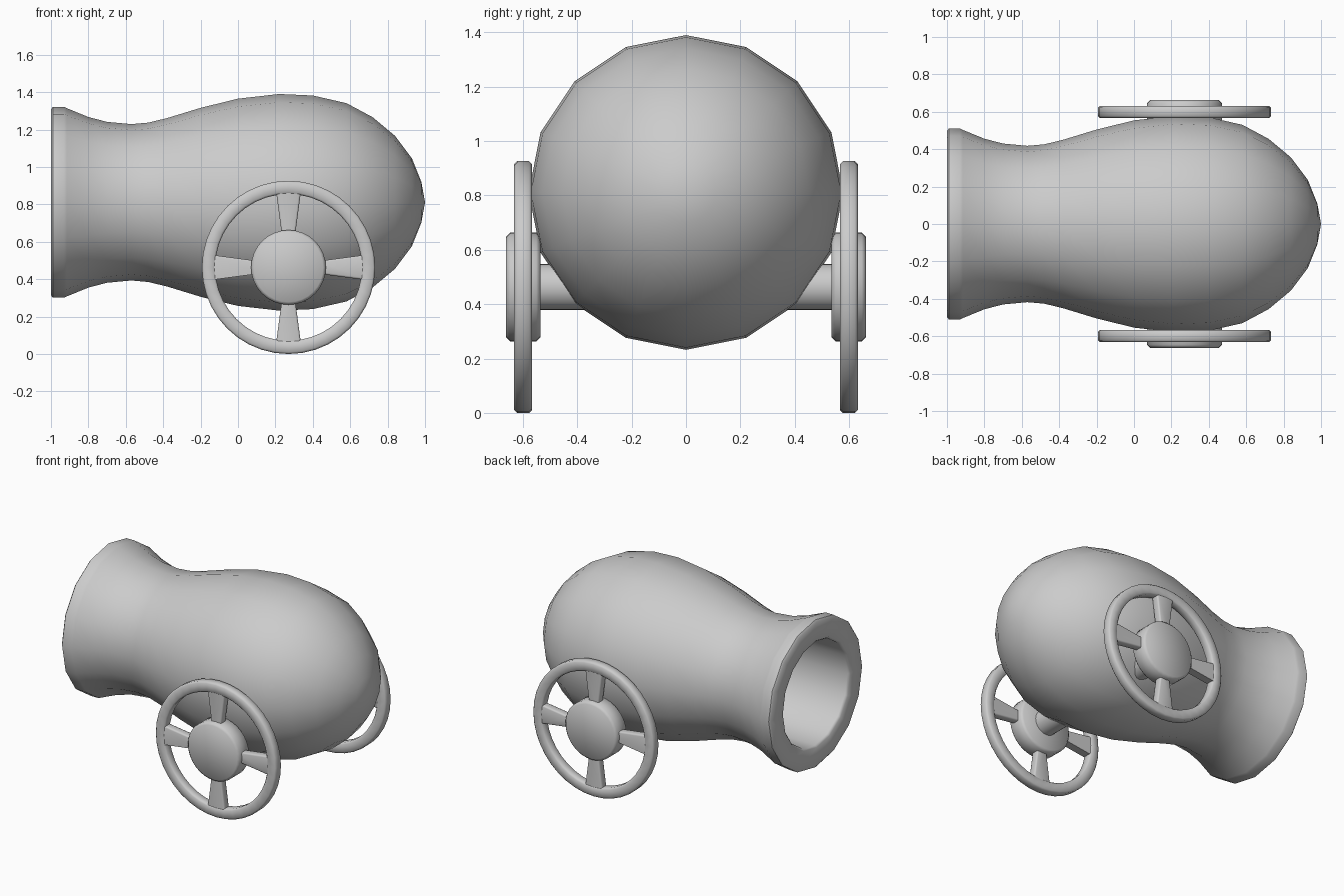
import bpy, bmesh, math
from mathutils import Matrix, Vector

if "Cube" in bpy.data.objects:
    bpy.data.objects.remove(bpy.data.objects["Cube"])

AXIS_Z = 0.811                       # barrel axis height
WX, WZ, WR = 0.27, 0.463, 0.463      # wheel centre and radius


def finish(name, bm, angle=40, mirror=False):
    bmesh.ops.recalc_face_normals(bm, faces=bm.faces)
    me = bpy.data.meshes.new(name)
    bm.to_mesh(me)
    bm.free()
    ob = bpy.data.objects.new(name, me)
    bpy.context.collection.objects.link(ob)
    bpy.ops.object.select_all(action='DESELECT')
    ob.select_set(True)
    bpy.context.view_layer.objects.active = ob
    bpy.ops.object.shade_smooth_by_angle(angle=math.radians(angle))
    if mirror:
        m = ob.modifiers.new("mirror", 'MIRROR')
        m.use_axis = (False, True, False)
    return ob


def lathe(profile, sides, axis, origin, closed=False):
    """Revolve (along, radius) points around the x or y axis through origin."""
    bm = bmesh.new()
    rings = []
    for a, r in profile:
        ring = []
        for i in range(1 if r == 0 else sides):
            t = 2 * math.pi * i / sides
            c, s = r * math.cos(t), r * math.sin(t)
            p = (a, c, s) if axis == 'x' else (c, a, s)
            ring.append(bm.verts.new(Vector(p) + Vector(origin)))
        rings.append(ring)
    pairs = list(zip(rings, rings[1:]))
    if closed:
        pairs.append((rings[-1], rings[0]))
    for r0, r1 in pairs:
        for i in range(sides):
            j = (i + 1) % sides
            quad = [r0[i % len(r0)], r0[j % len(r0)], r1[j % len(r1)], r1[i % len(r1)]]
            bm.faces.new(list(dict.fromkeys(quad)))
    return bm


# Barrel: 16-sided, flared mouth, narrow neck, round rear, hollow bore
barrel = [(0.1, 0), (0.1, 0.357), (-0.985, 0.357), (-1.0, 0.37), (-1.0, 0.497),
          (-0.99, 0.51), (-0.93, 0.51), (-0.915, 0.503), (-0.8, 0.456),
          (-0.7, 0.43), (-0.57, 0.418), (-0.48, 0.426), (-0.38, 0.45),
          (-0.2, 0.505), (0.0, 0.554), (0.22, 0.579), (0.4, 0.571),
          (0.58, 0.53), (0.72, 0.455), (0.84, 0.355), (0.93, 0.235),
          (0.98, 0.11), (1.0, 0)]
finish("barrel", lathe(barrel, 16, 'x', (0, 0, AXIS_Z)), 50)

# Wheel rims, softened rectangular section
b = 0.01
y0, y1, ri = 0.567, 0.632, 0.392
rim = [(y0, ri + b), (y0, WR - b), (y0 + b, WR), (y1 - b, WR),
       (y1, WR - b), (y1, ri + b), (y1 - b, ri), (y0 + b, ri)]
finish("wheel_rims", lathe(rim, 40, 'y', (WX, 0, WZ), True), 50, True)

# Wheel hubs
b, y0, y1, hr = 0.015, 0.536, 0.662, 0.2
hub = [(y0, 0), (y0, hr - b), (y0 + b, hr), (y1 - b, hr), (y1, hr - b), (y1, 0)]
finish("wheel_hubs", lathe(hub, 32, 'y', (WX, 0, WZ)), 50, True)

# Spokes: four per wheel, widening towards the rim
bm = bmesh.new()
for k in range(4):
    rot = Matrix.Rotation(k * math.pi / 2, 4, 'Y')
    new = bmesh.ops.create_cube(bm, size=1)['verts']
    for v in new:
        outer = v.co.z > 0
        p = Vector((v.co.x * (0.134 if outer else 0.07), v.co.y * 0.055,
                    0.41 if outer else 0.17))
        v.co = rot @ p + Vector((WX, 0.6, WZ))
long_edges = [e for e in bm.edges
              if abs((e.verts[0].co - e.verts[1].co).length - 0.24) < 0.02]
bmesh.ops.bevel(bm, geom=long_edges, offset=0.01, segments=2, affect='EDGES', profile=0.5)
finish("wheel_spokes", bm, 50, True)

# Axle through the underside of the barrel
axle = [(-0.56, 0), (-0.56, 0.085), (0.56, 0.085), (0.56, 0)]
finish("axle", lathe(axle, 24, 'y', (WX, 0, WZ)))
